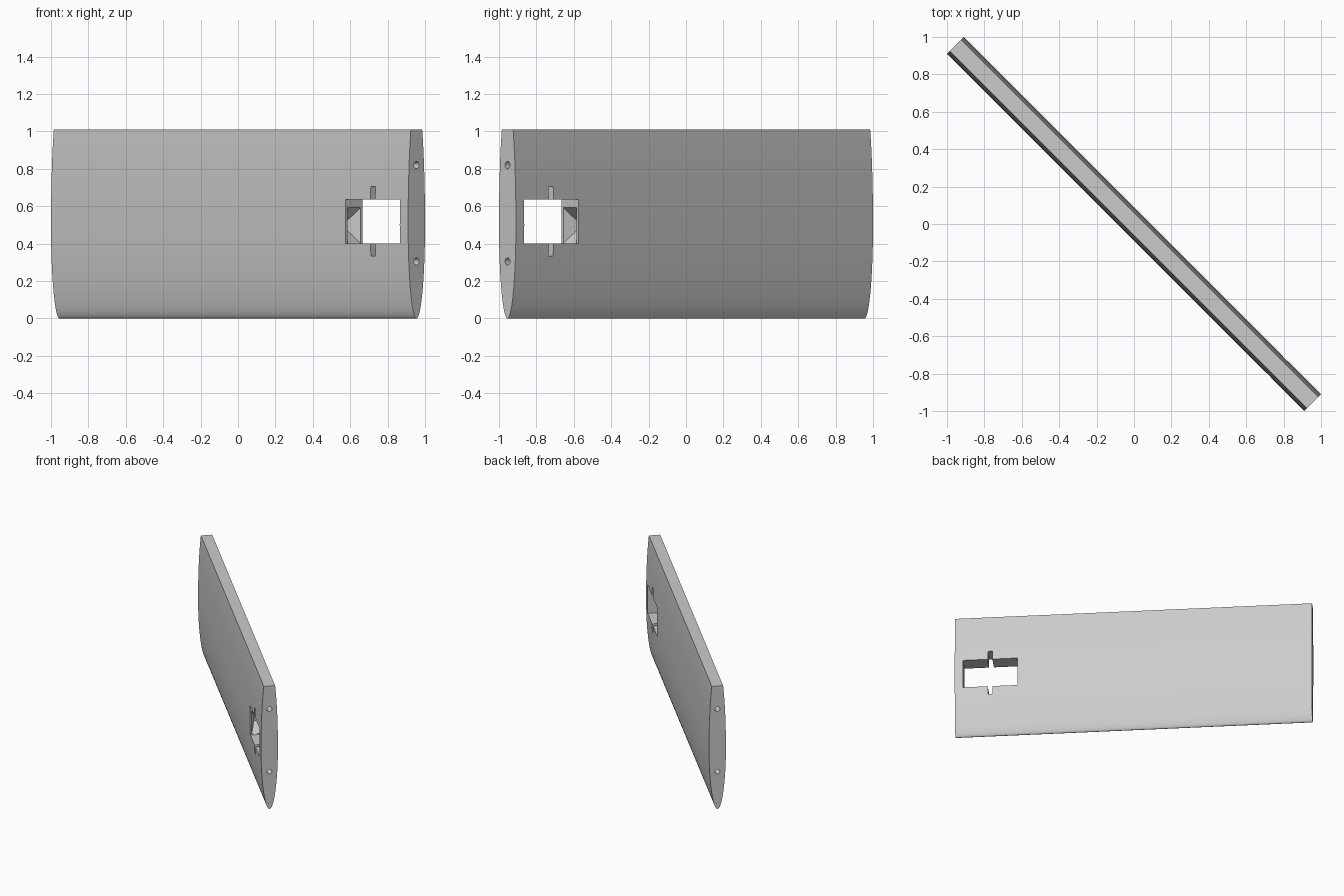
import bpy, bmesh, math
from mathutils import Matrix

old = bpy.data.objects.get("Cube")
if old:
    bpy.data.objects.remove(old, do_unlink=True)

HALF_LEN, HALF_THICK, HEIGHT, MID = 1.35, 0.064, 1.01, 0.5
UPPER = 0.685          # semi-axis of the truncated upper half

grey = bpy.data.materials.new("plain grey")
grey.use_nodes = True
COLOUR = (0.6, 0.6, 0.6, 1)
grey.diffuse_color = COLOUR
grey.node_tree.nodes["Principled BSDF"].inputs["Base Color"].default_value = COLOUR


def make_object(name, bm):
    bmesh.ops.recalc_face_normals(bm, faces=bm.faces)
    mesh = bpy.data.meshes.new(name)
    bm.to_mesh(mesh)
    bm.free()
    mesh.materials.append(grey)
    obj = bpy.data.objects.new(name, mesh)
    bpy.context.collection.objects.link(obj)
    return obj


def box(name, x0, x1, y, z0, z1):
    bm = bmesh.new()
    m = Matrix.Translation(((x0 + x1) / 2, 0, (z0 + z1) / 2)) @ Matrix.Diagonal((x1 - x0, 2 * y, z1 - z0, 1))
    bmesh.ops.create_cube(bm, size=1, matrix=m)
    return make_object(name, bm)


def rod(name, z, radius):
    bm = bmesh.new()
    m = Matrix.Translation((0, 0, z)) @ Matrix.Rotation(math.pi / 2, 4, 'Y')
    bmesh.ops.create_cone(bm, cap_ends=True, segments=24, radius1=radius,
                          radius2=radius, depth=3, matrix=m)
    return make_object(name, bm)


def funnel(name, x0, x1, small, large, z):
    # four-sided taper widening from x0 to x1; sizes are (half y, half z)
    bm = bmesh.new()
    rings = [[bm.verts.new((x, sy * s[0], z + sz * s[1]))
              for sy, sz in ((-1, -1), (1, -1), (1, 1), (-1, 1))]
             for x, s in ((x0, small), (x1, large))]
    for ring in rings:
        bm.faces.new(ring)
    for i in range(4):
        j = (i + 1) % 4
        bm.faces.new((rings[0][i], rings[0][j], rings[1][j], rings[1][i]))
    return make_object(name, bm)


# Blade: rounded at the bottom, cut flat at the top
STEPS = 28
side = []
for i in range(1, STEPS + 1):
    a = math.pi / 2 * i / STEPS
    side.append((HALF_THICK * math.sin(a), MID - MID * math.cos(a)))
top_angle = math.asin((HEIGHT - MID) / UPPER)
for i in range(1, STEPS // 2 + 1):
    a = top_angle * i / (STEPS // 2)
    side.append((HALF_THICK * math.cos(a), MID + UPPER * math.sin(a)))
profile = [(0, 0)] + side + [(-y, z) for y, z in reversed(side)]

bm = bmesh.new()
end = bm.faces.new([bm.verts.new((-HALF_LEN, y, z)) for y, z in profile])
out = bmesh.ops.extrude_face_region(bm, geom=[end], use_keep_orig=True)
bmesh.ops.translate(bm, vec=(2 * HALF_LEN, 0, 0),
                    verts=[g for g in out["geom"] if isinstance(g, bmesh.types.BMVert)])
blade = make_object("blade", bm)

# Window, pin slots, lengthwise bores and the tapered recess in the inner wall
cutters = [
    box("window_cutter", 0.877, 1.287, 0.2, 0.40, 0.635),
    box("pin_slot_cutter", 1.065, 1.10, 0.2, 0.335, 0.705),
    rod("upper_bore_cutter", 0.82, 0.019),
    rod("lower_bore_cutter", 0.305, 0.019),
    funnel("recess_cutter", 0.80, 0.89, (0.02, 0.022), (0.056, 0.108), 0.497),
]
bpy.ops.object.select_all(action='DESELECT')
bpy.context.view_layer.objects.active = blade
blade.select_set(True)
for cutter in cutters:
    mod = blade.modifiers.new(cutter.name, 'BOOLEAN')
    mod.operation, mod.solver, mod.object = 'DIFFERENCE', 'EXACT', cutter
    bpy.ops.object.modifier_apply(modifier=mod.name)
    bpy.data.objects.remove(cutter, do_unlink=True)

bpy.ops.object.shade_smooth_by_angle(angle=math.radians(30))
blade.rotation_euler.z = -math.pi / 4
